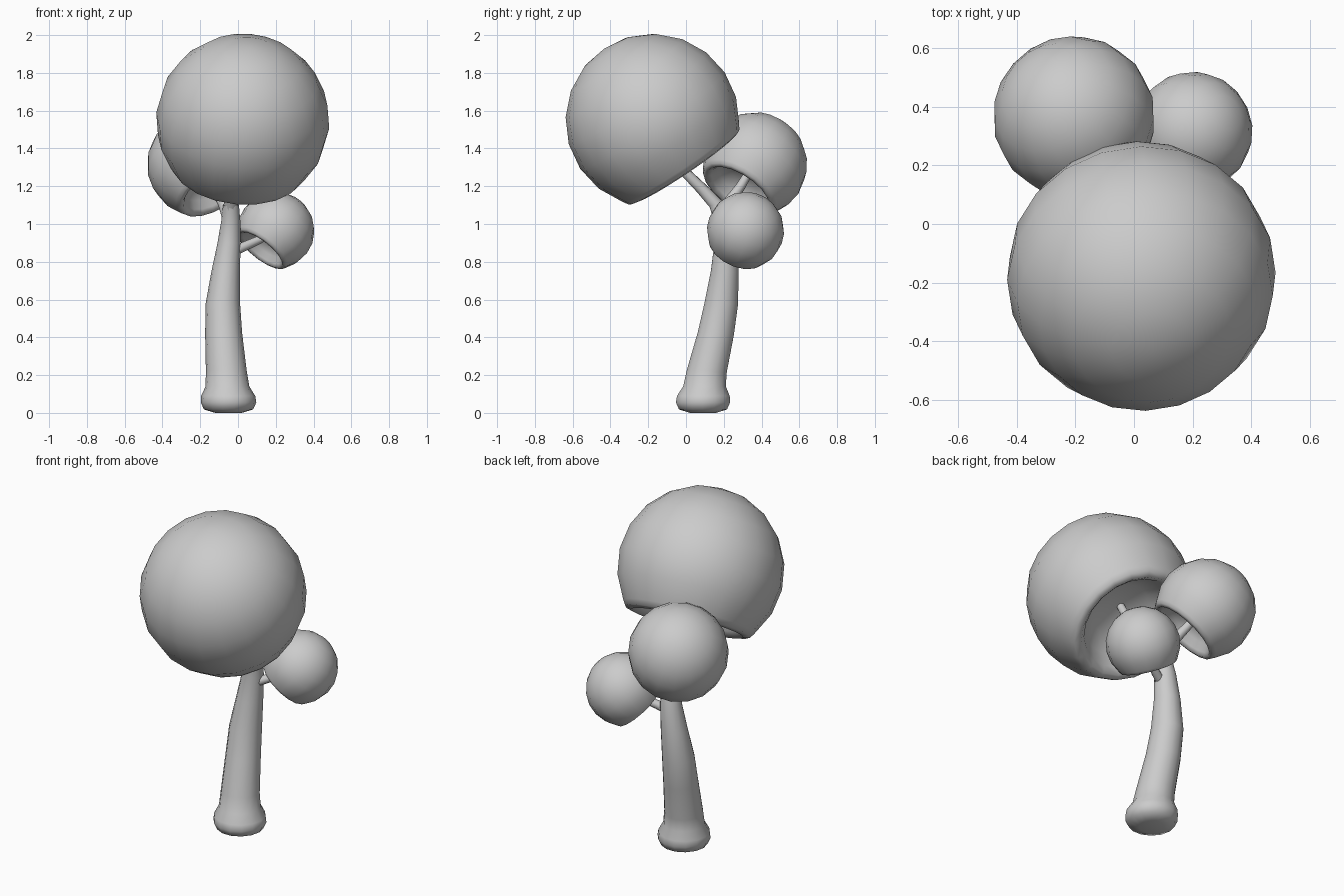
import bpy, bmesh, math
from mathutils import Vector

if "Cube" in bpy.data.objects:
    bpy.data.objects.remove(bpy.data.objects["Cube"])


def finish(name, bm, angle=75):
    bmesh.ops.recalc_face_normals(bm, faces=bm.faces[:])
    me = bpy.data.meshes.new(name)
    bm.to_mesh(me)
    bm.free()
    ob = bpy.data.objects.new(name, me)
    bpy.context.collection.objects.link(ob)
    bpy.ops.object.select_all(action='DESELECT')
    ob.select_set(True)
    bpy.context.view_layer.objects.active = ob
    bpy.ops.object.shade_smooth_by_angle(angle=math.radians(angle))
    return ob


def tube(name, stations, segs=14, upright=False):
    """Closed tube through (x, y, z, radius) stations."""
    bm = bmesh.new()
    pts = [Vector(s[:3]) for s in stations]
    rings = []
    for i, s in enumerate(stations):
        t = pts[min(i + 1, len(pts) - 1)] - pts[max(i - 1, 0)]
        if upright:
            t = Vector((t.x * 0.4, t.y * 0.4, t.z)) if s[2] > 0.2 else Vector((0, 0, 1))
        u = t.cross(Vector((0, 1, 0))).normalized()
        v = t.cross(u).normalized()
        rings.append([bm.verts.new(pts[i] + s[3] * (
            u * math.cos(2 * math.pi * k / segs) + v * math.sin(2 * math.pi * k / segs)))
            for k in range(segs)])
    for a, b in zip(rings, rings[1:]):
        for k in range(segs):
            n = (k + 1) % segs
            bm.faces.new((a[k], a[n], b[n], b[k]))
    bm.faces.new(rings[0])
    bm.faces.new(rings[-1])
    return finish(name, bm)


def canopy(name, centre, radius, axis, segs=18):
    """Ball with a hollowed underside, revolved about its tilted axis."""
    prof = [(math.sin(math.radians(a)), math.cos(math.radians(a))) for a in range(0, 127, 18)]
    prof += [(0.77, -0.65), (0.69, -0.67), (0.62, -0.60),
             (0.54, -0.45), (0.36, -0.31), (0.0, -0.25)]
    bm = bmesh.new()
    vs = [bm.verts.new((r, 0, h)) for r, h in prof]
    edges = [bm.edges.new(p) for p in zip(vs, vs[1:])]
    bmesh.ops.spin(bm, geom=vs + edges, cent=(0, 0, 0), axis=(0, 0, 1),
                   angle=2 * math.pi, steps=segs, use_duplicate=False)
    bmesh.ops.remove_doubles(bm, verts=bm.verts[:], dist=0.001)
    rot = Vector((0, 0, 1)).rotation_difference(Vector(axis).normalized())
    for v in bm.verts:
        v.co = rot @ (v.co * radius) + Vector(centre)
    return finish(name, bm)


# Trunk with flared foot and gentle bend
tube("trunk", [
    (-0.05, 0.09, 0.00, 0.07), (-0.05, 0.09, 0.018, 0.13),
    (-0.05, 0.09, 0.055, 0.147), (-0.052, 0.092, 0.09, 0.143),
    (-0.056, 0.098, 0.14, 0.116), (-0.062, 0.11, 0.22, 0.108),
    (-0.076, 0.158, 0.42, 0.098), (-0.08, 0.187, 0.58, 0.091),
    (-0.065, 0.205, 0.75, 0.075), (-0.047, 0.21, 0.90, 0.061),
    (-0.038, 0.195, 1.02, 0.05), (-0.037, 0.165, 1.10, 0.042)],
    upright=True)

# Branches running into each canopy
tube("front_branch", [(-0.038, 0.20, 1.01, 0.044), (-0.037, 0.155, 1.11, 0.038),
                      (-0.025, 0.08, 1.19, 0.031), (-0.01, -0.01, 1.28, 0.027),
                      (0.01, -0.11, 1.47, 0.022)], 10)
tube("back_branch", [(-0.04, 0.19, 1.02, 0.04), (-0.075, 0.225, 1.11, 0.032),
                     (-0.13, 0.29, 1.20, 0.025), (-0.19, 0.35, 1.30, 0.02)], 10)
tube("side_branch", [(-0.035, 0.20, 0.85, 0.028), (0.03, 0.225, 0.88, 0.025),
                     (0.11, 0.265, 0.915, 0.022), (0.18, 0.30, 0.955, 0.018)], 10)

# Foliage balls
canopy("front_canopy", (0.025, -0.178, 1.548), 0.46, (0.09, -0.55, 0.82), 20)
canopy("back_canopy", (-0.205, 0.365, 1.315), 0.277, (-0.45, 0.48, 0.74), 18)
canopy("side_canopy", (0.2, 0.315, 0.965), 0.205, (0.58, 0.33, 0.74), 16)
